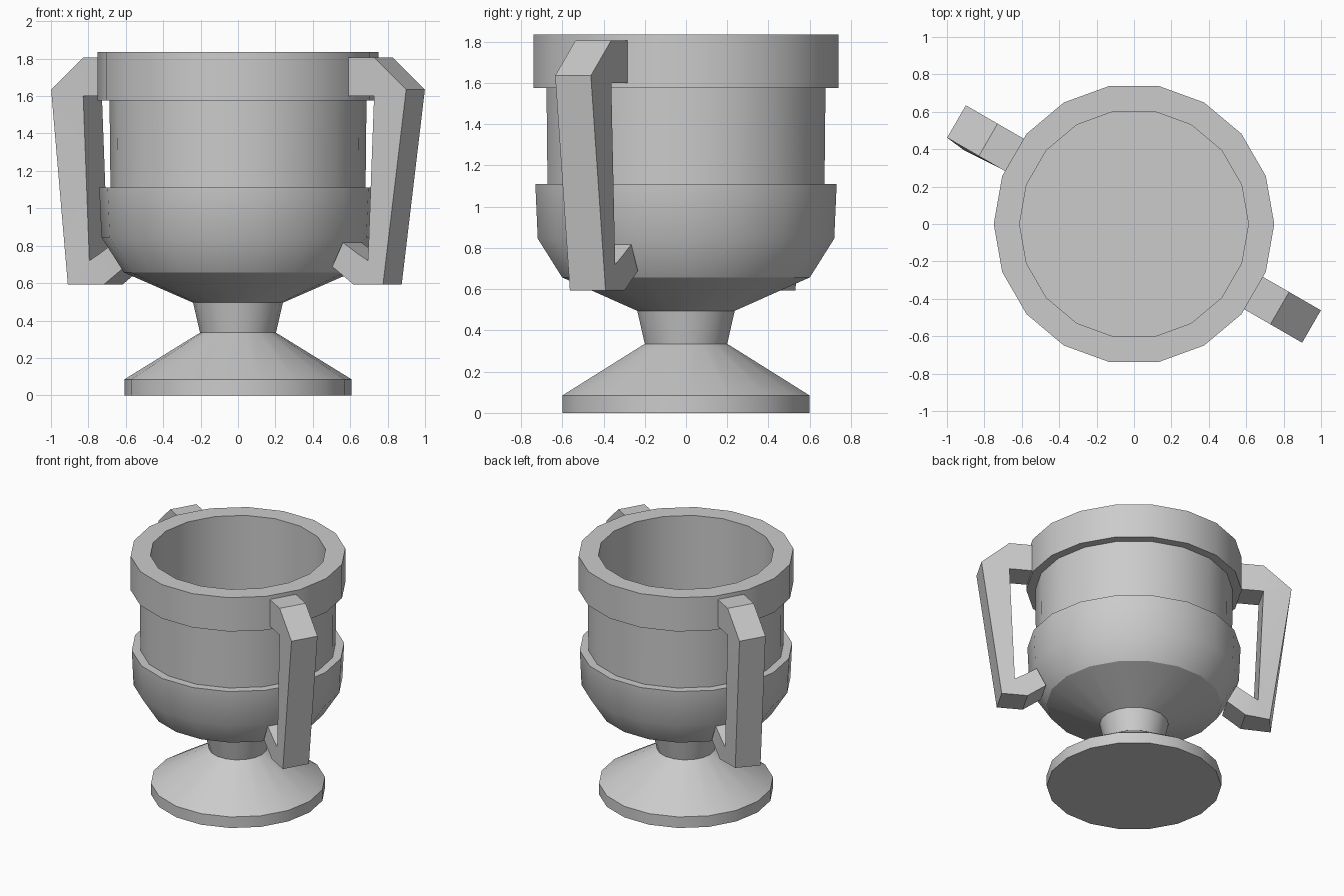
import bpy, bmesh
from math import cos, sin, pi, radians

if "Cube" in bpy.data.objects:
    bpy.data.objects.remove(bpy.data.objects["Cube"])

SIDES = 18


def finish(name, bm, angle=30):
    bmesh.ops.remove_doubles(bm, verts=bm.verts, dist=1e-5)
    bmesh.ops.recalc_face_normals(bm, faces=bm.faces)
    me = bpy.data.meshes.new(name)
    bm.to_mesh(me)
    bm.free()
    ob = bpy.data.objects.new(name, me)
    bpy.context.collection.objects.link(ob)
    bpy.ops.object.select_all(action='DESELECT')
    ob.select_set(True)
    bpy.context.view_layer.objects.active = ob
    bpy.ops.object.shade_smooth_by_angle(angle=radians(angle))
    return ob


def revolve(bm, profile, cap_start=False, cap_end=False):
    rings = [[bm.verts.new((r * cos(2 * pi * i / SIDES), r * sin(2 * pi * i / SIDES), z))
              for i in range(SIDES)] for r, z in profile]
    for a, b in zip(rings, rings[1:]):
        for i in range(SIDES):
            j = (i + 1) % SIDES
            bm.faces.new((a[i], a[j], b[j], b[i]))
    if cap_start:
        bm.faces.new(rings[0])
    if cap_end:
        bm.faces.new(rings[-1])


# Pedestal, bowl and hollow interior share one continuous turned profile
bm = bmesh.new()
revolve(bm, [(0.608, 0), (0.608, 0.085), (0.203, 0.335), (0.24, 0.495),
             (0.61, 0.657), (0.73, 0.845), (0.742, 1.11), (0.682, 1.11),
             (0.687, 1.575), (0.75, 1.575), (0.75, 1.835),
             (0.612, 1.835), (0.612, 0.85)], cap_start=True, cap_end=True)
finish("trophy_cup", bm)

# Handle outline as (radius, height) pairs: outer side, then inner side
outer = [(0.73, 1.805), (0.90, 1.805), (1.096, 1.635), (0.953, 0.593), (0.77, 0.593), (0.64, 0.688)]
inner = [(0.73, 1.60), (0.84, 1.60), (0.898, 1.60), (0.86, 0.72), (0.80, 0.755), (0.705, 0.817)]


def handle(name, angle, nudge=None):
    ca, sa = cos(angle), sin(angle)
    bm = bmesh.new()

    def pt(p, side):
        r, z = p
        return bm.verts.new((r * ca - side * sa, r * sa + side * ca, z))

    rings = [[pt(o, 0.1), pt(i, 0.1), pt(i, -0.1), pt(o, -0.1)] for o, i in zip(outer, inner)]
    # slight twist of the lower outer corner
    if nudge:
        for k, (x, y) in nudge.items():
            rings[3][k].co.x, rings[3][k].co.y = x, y
    for a, b in zip(rings, rings[1:]):
        for i in range(4):
            j = (i + 1) % 4
            bm.faces.new((a[i], a[j], b[j], b[i]))
    bm.faces.new(rings[0])
    bm.faces.new(rings[-1])
    return finish(name, bm)


handle("right_handle", radians(-30))
handle("left_handle", radians(150), {0: (-0.91, 0.395), 3: (-0.79, 0.53)})
